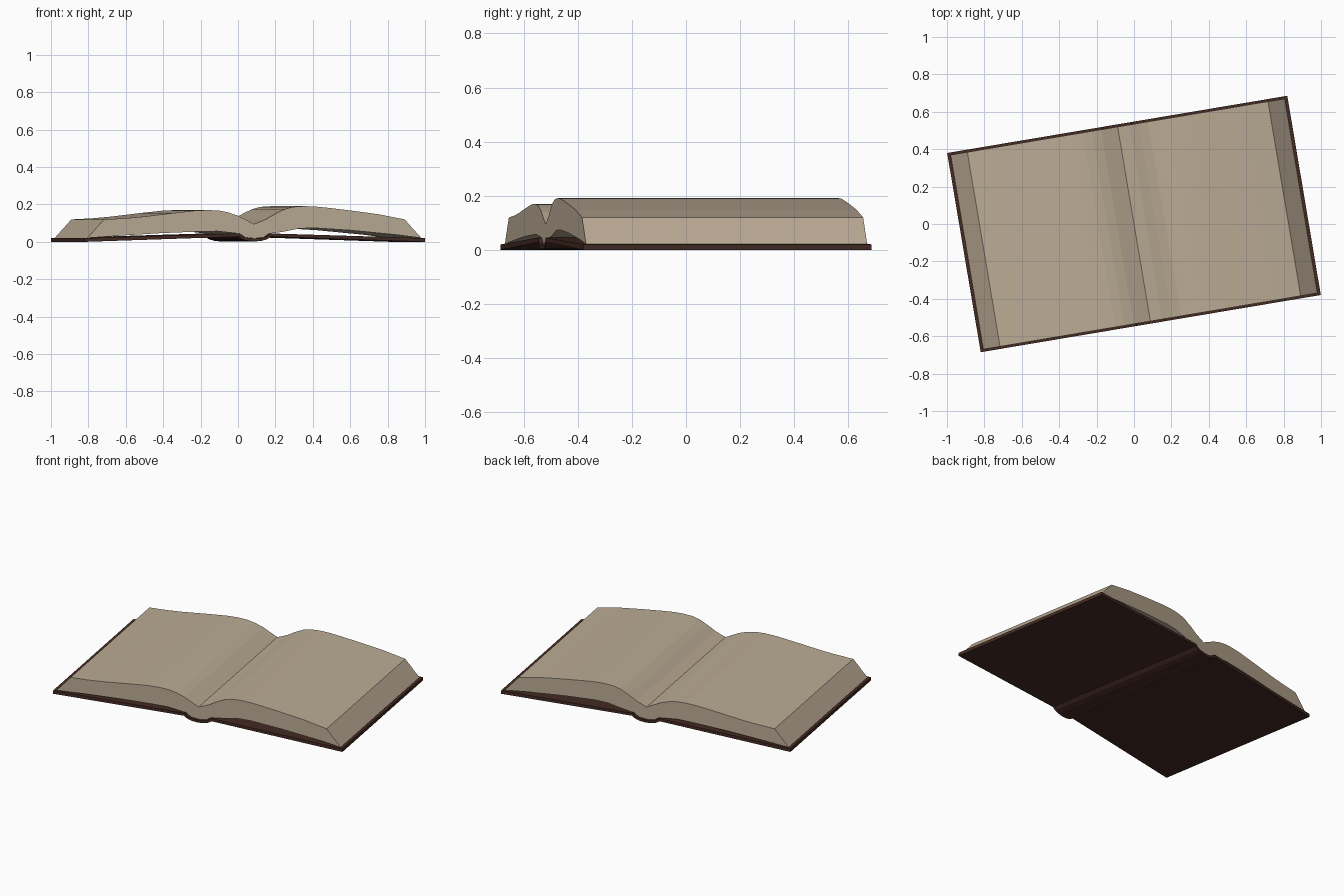
import bpy, bmesh, math

if "Cube" in bpy.data.objects:
    bpy.data.objects.remove(bpy.data.objects["Cube"])

TURN = math.radians(9.55)   # the book lies turned on its base


def material(name, rgb):
    m = bpy.data.materials.new(name)
    m.diffuse_color = (*rgb, 1)
    m.use_nodes = True
    m.node_tree.nodes["Principled BSDF"].inputs["Base Color"].default_value = m.diffuse_color
    return m


paper = material("aged paper", (0.50, 0.41, 0.30))
leather = material("dark brown leather", (0.058, 0.023, 0.016))


def extrude_profile(name, profile, depth, mat):
    """Closed (x, z) outline swept along y, centred, then turned."""
    bm = bmesh.new()
    face = bm.faces.new([bm.verts.new((x, -depth / 2, z)) for x, z in profile])
    out = bmesh.ops.extrude_face_region(bm, geom=[face])
    moved = [g for g in out["geom"] if isinstance(g, bmesh.types.BMVert)]
    bmesh.ops.translate(bm, verts=moved, vec=(0, depth, 0))
    bmesh.ops.recalc_face_normals(bm, faces=bm.faces)
    me = bpy.data.meshes.new(name)
    bm.to_mesh(me)
    bm.free()
    me.materials.append(mat)
    ob = bpy.data.objects.new(name, me)
    ob.rotation_euler.z = TURN
    bpy.context.collection.objects.link(ob)
    return ob


# open page block: left hill, gutter, higher right hill, arched underside
top = [(-0.905, 0.021), (-0.815, 0.12), (-0.7, 0.126), (-0.6, 0.135),
       (-0.45, 0.153), (-0.32, 0.167), (-0.25, 0.17), (-0.19, 0.167),
       (-0.14, 0.157), (-0.09, 0.14), (-0.05, 0.12), (0, 0.095),
       (0.063, 0.121), (0.115, 0.151), (0.165, 0.175), (0.21, 0.187),
       (0.27, 0.191), (0.33, 0.189), (0.4, 0.182), (0.52, 0.168),
       (0.67, 0.148), (0.815, 0.12), (0.905, 0.021)]
under = [(0.77, 0.038), (0.52, 0.062), (0.33, 0.074), (0.245, 0.072),
         (0.15, 0.053), (0.08, 0.044), (0.05, 0.024), (0, 0.018),
         (-0.05, 0.024), (-0.08, 0.044), (-0.2, 0.057), (-0.3, 0.055),
         (-0.5, 0.047), (-0.7, 0.035)]
pages = extrude_profile("pages", top + under, 1.054, paper)

# two cover boards, rising slightly toward the spine
for side, name in ((-1, "left_cover"), (1, "right_cover")):
    board = [(0.085, 0.028), (0.922, 0.0), (0.922, 0.02), (0.085, 0.045)]
    extrude_profile(name, [(side * x, z) for x, z in board], 1.08, leather)

# rounded spine hanging between the boards
steps = 8
outer, inner = [], []
for i in range(steps + 1):
    a = math.pi * i / steps
    outer.append((-0.092 * math.cos(a), 0.04 - 0.038 * math.sin(a)))
    inner.append((-0.078 * math.cos(a), 0.043 - 0.026 * math.sin(a)))
extrude_profile("spine", outer + inner[::-1], 1.08, leather)
